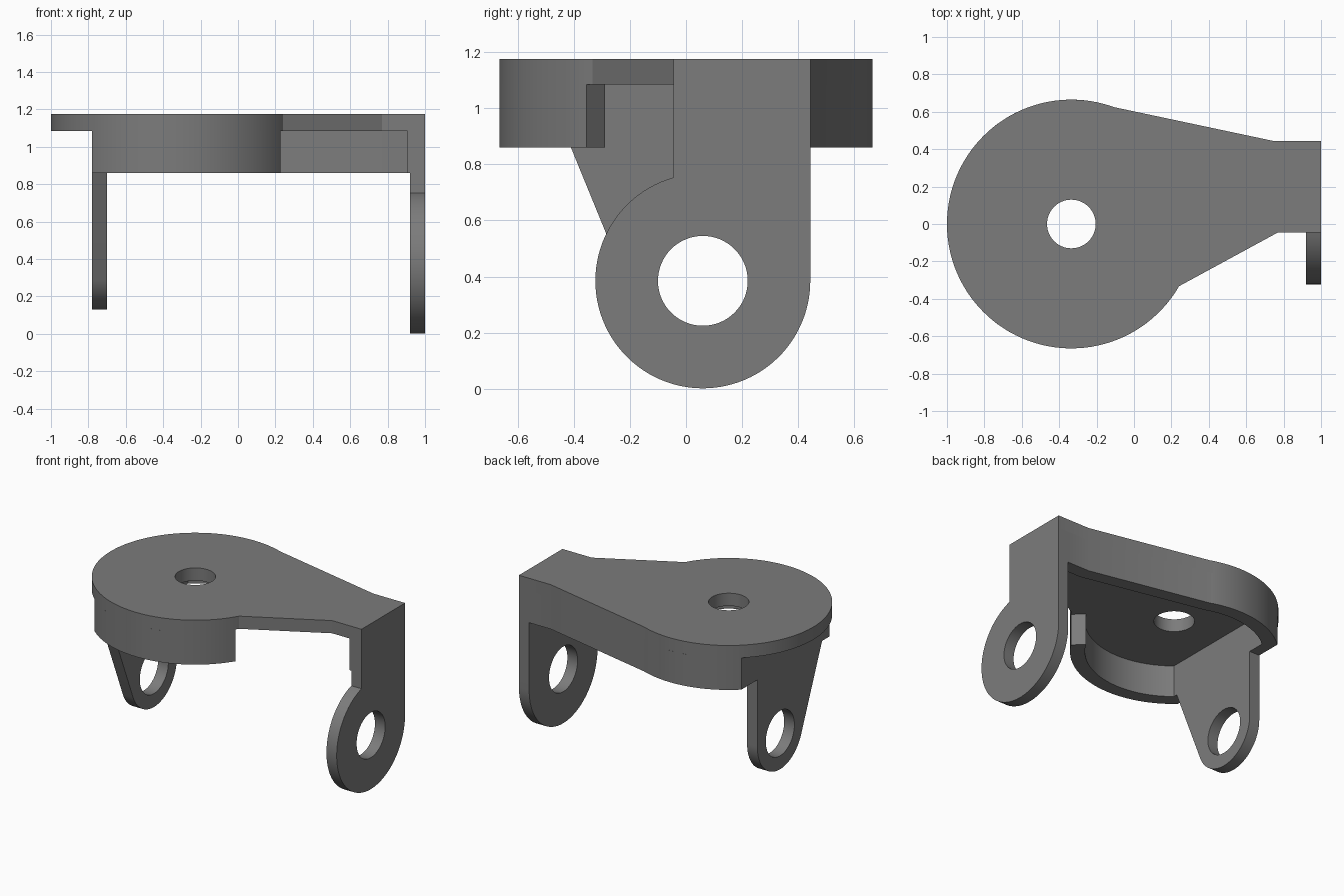
import bpy, bmesh, math
from mathutils import Matrix

cube = bpy.data.objects.get("Cube")
if cube:
    bpy.data.objects.remove(cube, do_unlink=True)

# One grey metal
grey = bpy.data.materials.new("grey_metal")
grey.use_nodes = True
COLOUR = (0.2, 0.2, 0.2, 1)
grey.diffuse_color = COLOUR
grey.node_tree.nodes["Principled BSDF"].inputs["Base Color"].default_value = COLOUR

UP = Matrix.Identity(4)                                   # profile in x, y
SIDE = Matrix(((0, 0, 1, 0), (1, 0, 0, 0), (0, 1, 0, 0), (0, 0, 0, 1)))  # profile in y, z


def arc(centre, radius, start, end, steps=48):
    """Points on an arc, angles in degrees."""
    angles = [math.radians(start + (end - start) * i / steps) for i in range(steps + 1)]
    return [(centre[0] + radius * math.cos(a), centre[1] + radius * math.sin(a)) for a in angles]


def hole(centre, radius):
    return arc(centre, radius, 0, 360, 64)[:-1]


def extrude(name, loops, low, high, frame):
    """Extrude an outline, with optional holes, from low to high along the frame's normal."""
    curve = bpy.data.curves.new(name, 'CURVE')
    curve.dimensions = '2D'
    curve.fill_mode = 'BOTH'
    curve.extrude = (high - low) / 2
    for loop in loops:
        spline = curve.splines.new('POLY')
        spline.points.add(len(loop) - 1)
        for point, (u, v) in zip(spline.points, loop):
            point.co = (u, v, 0, 1)
        spline.use_cyclic_u = True
    helper = bpy.data.objects.new(name + "_profile", curve)
    bpy.context.collection.objects.link(helper)
    graph = bpy.context.evaluated_depsgraph_get()
    mesh = bpy.data.meshes.new_from_object(helper.evaluated_get(graph))
    bpy.data.objects.remove(helper, do_unlink=True)

    mesh.transform(frame @ Matrix.Translation((0, 0, (low + high) / 2)))
    bm = bmesh.new()
    bm.from_mesh(mesh)
    bmesh.ops.remove_doubles(bm, verts=bm.verts, dist=0.0001)
    bmesh.ops.recalc_face_normals(bm, faces=bm.faces)
    bm.to_mesh(mesh)
    bm.free()
    mesh.materials.clear()
    mesh.materials.append(grey)
    obj = bpy.data.objects.new(name, mesh)
    bpy.context.collection.objects.link(obj)
    bpy.ops.object.select_all(action='DESELECT')
    obj.select_set(True)
    bpy.context.view_layer.objects.active = obj
    bpy.ops.object.shade_smooth_by_angle(angle=math.radians(25))
    return obj


DISC = (-0.335, 0)
OUTER, INNER = 0.665, 0.57
BOTTOM, UNDER, TOP = 0.86, 1.085, 1.175
BACK, FRONT = 0.443, -0.045
PIVOT = (0.06, 0.385)

# Top plate: round end narrowing to a straight tab
plate = arc(DISC, OUTER, 70, 330, 96) + [(0.77, FRONT), (1, FRONT), (1, BACK), (0.75, BACK)]
extrude("top_plate", [plate, hole(DISC, 0.13)], UNDER, TOP, UP)

# Rim walls under the plate
back_rim = (arc(DISC, OUTER, 132, 70) + [(0.75, BACK), (0.92, BACK), (0.92, FRONT), (0.905, FRONT),
            (0.905, BACK - 0.095), (0.74, BACK - 0.095)] + arc(DISC, INNER, 70, 141.3))
extrude("back_rim", [back_rim], BOTTOM, UNDER, UP)
front_rim = arc(DISC, OUTER, 228, 327.8) + arc(DISC, INNER, 329.5, 218.7)
extrude("front_rim", [front_rim], BOTTOM, UNDER, UP)

# Large ear: round lug with a narrower neck
meet = 180 - math.degrees(math.acos((PIVOT[0] - FRONT) / 0.383))
large = [(BACK, UNDER), (FRONT, UNDER)] + arc(PIVOT, 0.383, meet, 360, 72)
extrude("large_ear", [large, hole(PIVOT, 0.16)], 0.92, 1, SIDE)

# Small ear: cross wall with a tapered round lug
small = ([(-0.48, UNDER), (-0.48, BOTTOM), (-0.41, BOTTOM)] + arc(PIVOT, 0.255, 203, 360)
         + [(0.315, BOTTOM), (0.48, BOTTOM), (0.48, UNDER)])
extrude("small_ear", [small, hole(PIVOT, 0.16)], -0.78, -0.70, SIDE)
